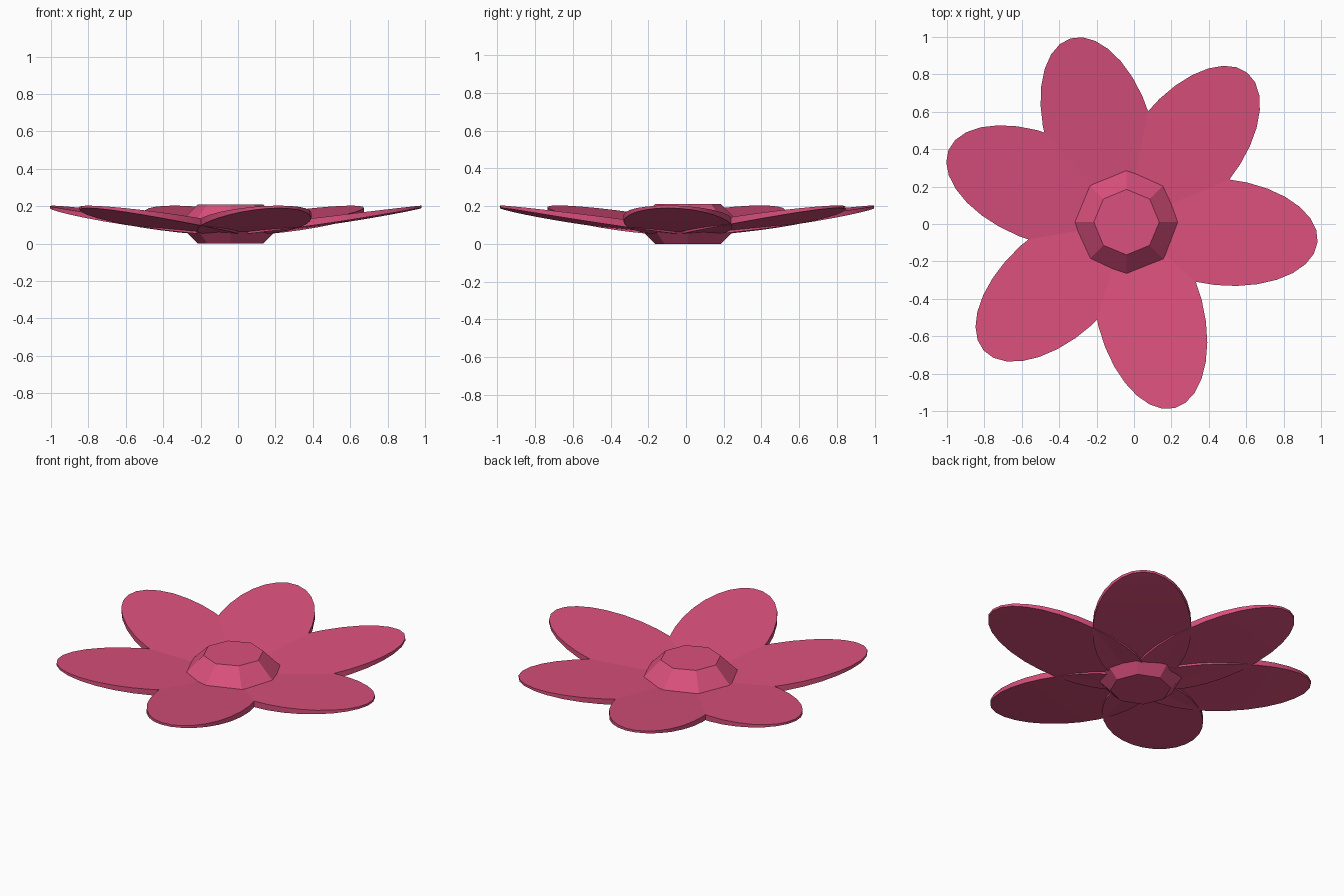
import bpy
import bmesh
from math import cos, sin, pi, radians

cube = bpy.data.objects.get("Cube")
if cube:
    bpy.data.objects.remove(cube, do_unlink=True)

pink = bpy.data.materials.new("rose pink")
pink.use_nodes = True
colour = (0.70, 0.08, 0.205, 1)
pink.diffuse_color = colour
pink.node_tree.nodes["Principled BSDF"].inputs["Base Color"].default_value = colour

CENTRE = (-0.04, 0.01, 0)
HALF_LENGTH, HALF_WIDTH, REACH = 0.522, 0.285, 0.505
STATIONS = 14


def finish(bm, name, angle=0):
    bmesh.ops.recalc_face_normals(bm, faces=bm.faces)
    mesh = bpy.data.meshes.new(name)
    bm.to_mesh(mesh)
    bm.free()
    mesh.materials.append(pink)
    obj = bpy.data.objects.new(name, mesh)
    bpy.context.collection.objects.link(obj)
    obj.location = CENTRE
    obj.rotation_euler.z = radians(angle)
    return obj


def top_height(u):
    return 0.078 + 0.122 * u


def bottom_height(u):
    # gently convex underside that thins towards the tip
    return 0.042 + 0.095 * u + 0.048 * u * u


def petal(name, angle):
    """Elliptical petal lying along +x, rising outwards, flat on top."""
    bm = bmesh.new()
    rows = []
    for i in range(STATIONS + 1):
        t = pi * (1 - i / STATIONS)
        u = REACH + HALF_LENGTH * cos(t)
        w = max(HALF_WIDTH * sin(t), 0)
        sides = (0,) if i in (0, STATIONS) else (-w, w)
        rows.append([[bm.verts.new((u, y, h(u))) for y in sides]
                     for h in (top_height, bottom_height)])
    for (top_a, low_a), (top_b, low_b) in zip(rows, rows[1:]):
        for a, b in ((top_a, top_b), (low_a, low_b)):
            bm.faces.new(a + b[::-1])
        for k in (0, -1):
            bm.faces.new((top_a[k], top_b[k], low_b[k], low_a[k]))
    obj = finish(bm, name, angle)
    bpy.ops.object.select_all(action="DESELECT")
    obj.select_set(True)
    bpy.context.view_layer.objects.active = obj
    bpy.ops.object.shade_smooth_by_angle(angle=radians(30))


# Six unevenly spread petals
for number, angle in enumerate((-6, 51, 107, 158, 222, 284.5), 1):
    petal(f"petal_{number}", angle)

# Faceted eight-sided flower centre, widest at its middle
bm = bmesh.new()
rings = [[bm.verts.new((r * cos(k * pi / 4), r * sin(k * pi / 4), z)) for k in range(8)]
         for r, z in ((0.175, 0), (0.28, 0.105), (0.175, 0.21))]
for low, high in zip(rings, rings[1:]):
    for k in range(8):
        n = (k + 1) % 8
        bm.faces.new((low[k], low[n], high[n], high[k]))
bm.faces.new(rings[0])
bm.faces.new(rings[-1])
finish(bm, "flower_centre")
